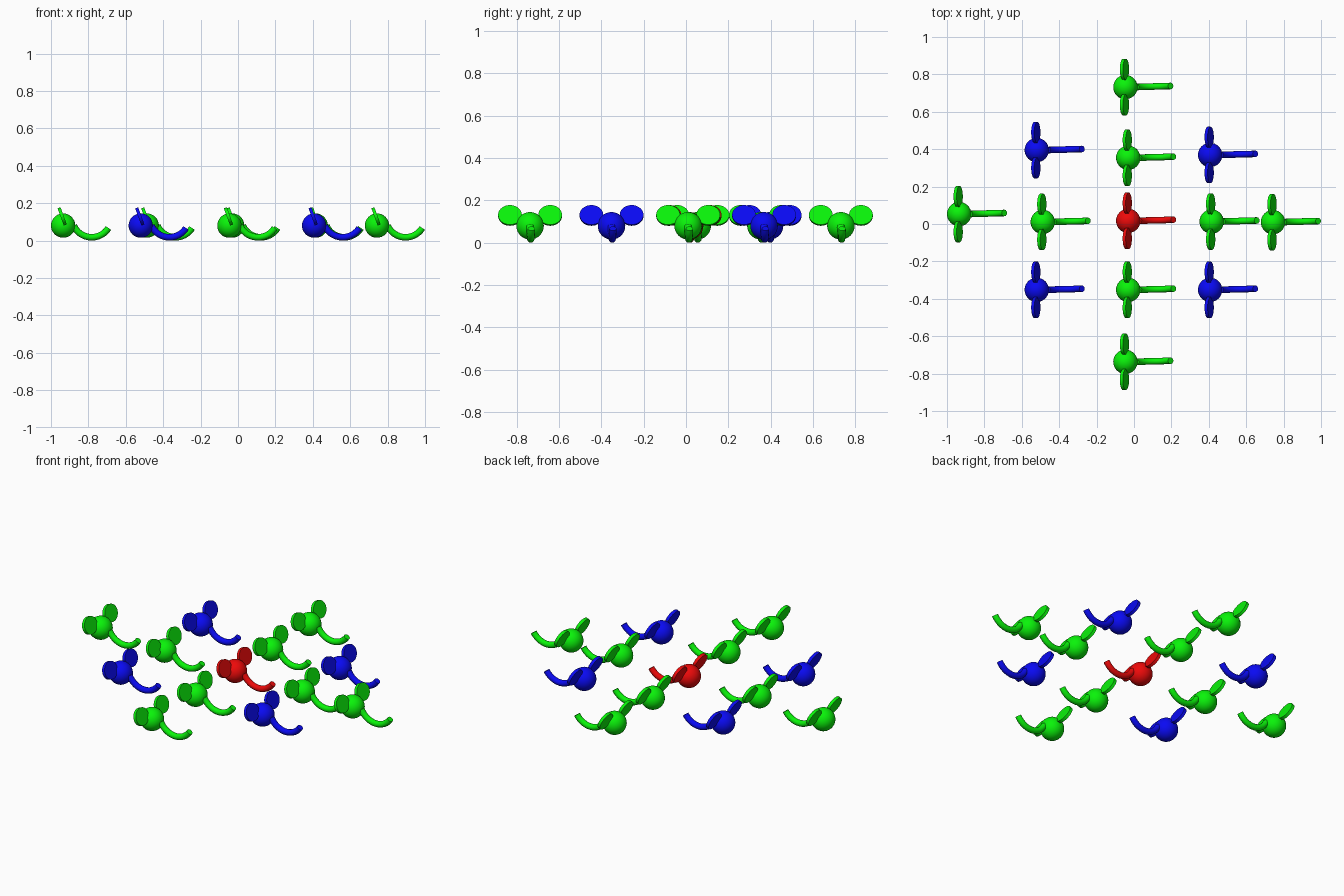
import bpy
from math import radians, sin, cos

if "Cube" in bpy.data.objects:
    bpy.data.objects.remove(bpy.data.objects["Cube"])

COLOURS = {
    "green": (0.003, 0.90, 0.003, 1),
    "red": (0.85, 0.003, 0.003, 1),
    "blue": (0.003, 0.003, 0.90, 1),
}
# body centres seen from above
PLACES = {
    "red": [(-0.031, 0.017)],
    "blue": [(-0.520, 0.395), (0.407, 0.369), (-0.520, -0.352), (0.407, -0.352)],
    "green": [(-0.046, 0.732), (-0.031, 0.354), (-0.935, 0.053), (-0.488, 0.011),
              (0.415, 0.013), (0.743, 0.010), (-0.031, -0.352), (-0.046, -0.737)],
}
BODY_Z, BODY_R = 0.08, 0.065


def finish(name, mat):
    ob = bpy.context.object
    ob.name = name
    ob.data.materials.append(mat)
    bpy.ops.object.shade_smooth_by_angle(angle=radians(40))
    return ob


def make_body(x, y, name, mat):
    bpy.ops.mesh.primitive_uv_sphere_add(segments=32, ring_count=16, radius=BODY_R,
                                         location=(x, y, BODY_Z))
    finish(name + "_body", mat)


def make_ear(x, y, side, name, mat):
    # thin oval disc leaning back
    bpy.ops.mesh.primitive_cylinder_add(vertices=40, radius=1, depth=1,
                                        location=(x - 0.005, y + side * 0.095, BODY_Z + 0.049),
                                        rotation=(0, radians(70), 0))
    bpy.context.object.scale = (0.049, 0.056, 0.017)
    bpy.ops.object.transform_apply(location=False, rotation=True, scale=True)
    finish(name + ("_left_ear" if side > 0 else "_right_ear"), mat)


def make_tail(x, y, name, mat):
    # round rod along a hanging arc
    radius, bend, steps = 0.0175, 0.105, 24
    curve = bpy.data.curves.new(name + "_tail", "CURVE")
    curve.dimensions = "3D"
    curve.bevel_depth = radius
    curve.bevel_resolution = 4
    curve.use_fill_caps = True
    spline = curve.splines.new("POLY")
    spline.points.add(steps)
    for i, p in enumerate(spline.points):
        t = i / steps
        a = radians(-66 + 124 * t)
        p.co = (0.153 + bend * sin(a), 0.006 * t, radius + bend * (1 - cos(a)), 1)
    spline.use_smooth = True
    curve.materials.append(mat)
    ob = bpy.data.objects.new(name + "_tail", curve)
    ob.location = (x, y, 0)
    bpy.context.collection.objects.link(ob)


for colour, spots in PLACES.items():
    mat = bpy.data.materials.new(colour)
    mat.diffuse_color = COLOURS[colour]
    mat.use_nodes = True
    mat.node_tree.nodes["Principled BSDF"].inputs["Base Color"].default_value = mat.diffuse_color
    for i, (x, y) in enumerate(spots, 1):
        name = f"{colour}_{i}"
        make_body(x, y, name, mat)
        for side in (-1, 1):
            make_ear(x, y, side, name, mat)
        make_tail(x, y, name, mat)
